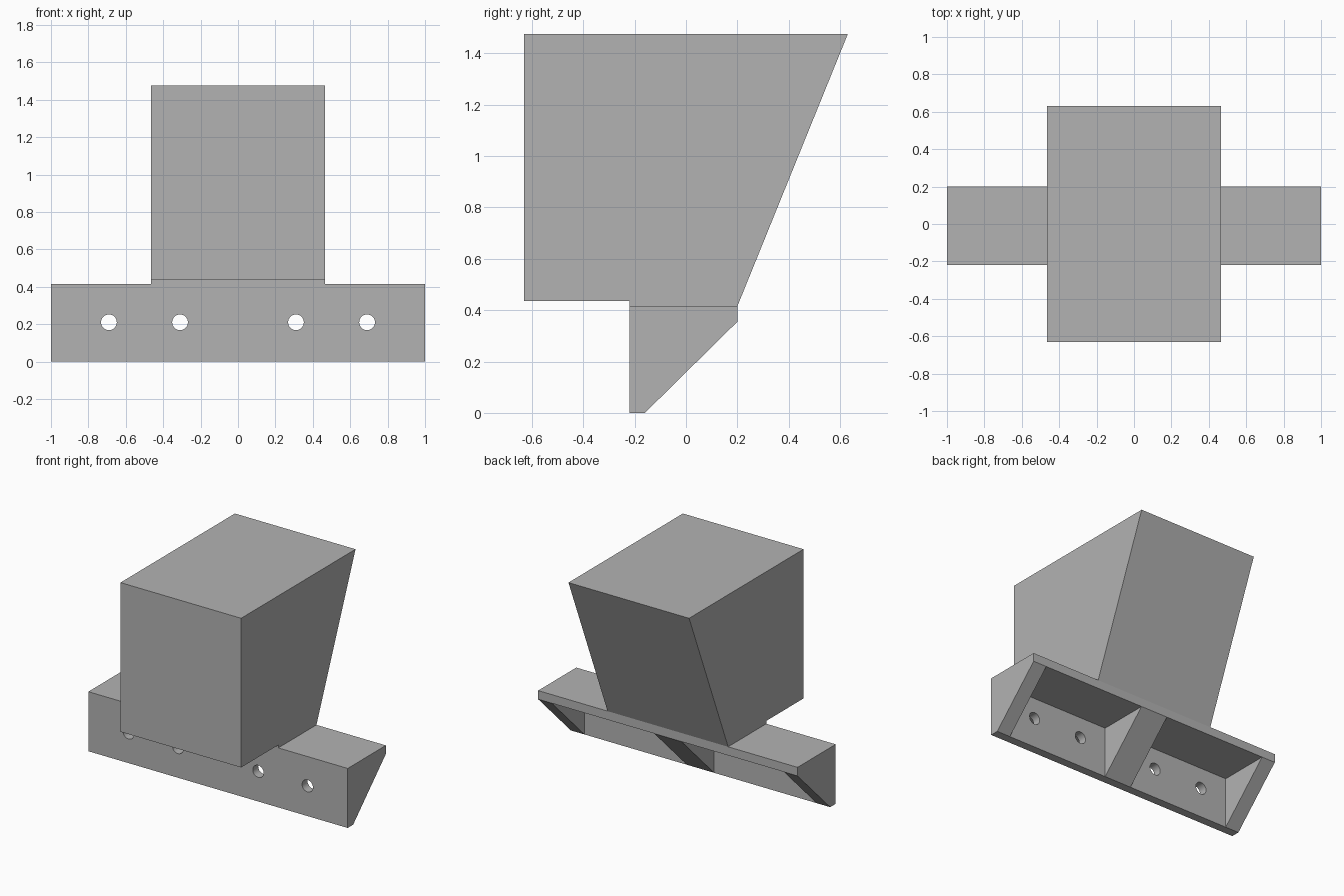
import bpy
import bmesh
from mathutils import Matrix, Vector

cube = bpy.data.objects.get("Cube")
if cube:
    bpy.data.objects.remove(cube, do_unlink=True)

grey = bpy.data.materials.new("plain_grey")
grey.use_nodes = True
COLOUR = (0.45, 0.45, 0.45, 1)
grey.diffuse_color = COLOUR
grey.node_tree.nodes["Principled BSDF"].inputs["Base Color"].default_value = COLOUR


def finish(name, bm):
    bmesh.ops.recalc_face_normals(bm, faces=bm.faces)
    mesh = bpy.data.meshes.new(name)
    bm.to_mesh(mesh)
    bm.free()
    mesh.materials.append(grey)
    obj = bpy.data.objects.new(name, mesh)
    bpy.context.collection.objects.link(obj)
    return obj


def extrude_profile(name, profile, x0, x1):
    """Extrude a side profile of (y, z) points from x0 to x1."""
    bm = bmesh.new()
    face = bm.faces.new([bm.verts.new((x0, y, z)) for y, z in profile])
    result = bmesh.ops.extrude_face_region(bm, geom=[face])
    moved = [v for v in result["geom"] if isinstance(v, bmesh.types.BMVert)]
    bmesh.ops.translate(bm, vec=Vector((x1 - x0, 0, 0)), verts=moved)
    # the starting face stays as the first end cap
    if not face.is_valid or len(bm.faces) < len(profile) + 2:
        bmesh.ops.holes_fill(bm, edges=bm.edges, sides=0)
    return finish(name, bm)


# Key lines of the side view
FRONT, BACK, WALL = -0.22, 0.2, 0.06
TOP = 0.415
inner_y, inner_z = FRONT + WALL, TOP - WALL

# Angle-shaped rail: front plate and top shelf
rail = extrude_profile("mounting_rail", [
    (FRONT, 0), (inner_y, 0), (inner_y, inner_z),
    (BACK, inner_z), (BACK, TOP), (FRONT, TOP)], -1, 1)

# Screw holes through the front plate
bm = bmesh.new()
for x in (-0.69, -0.31, 0.31, 0.69):
    place = Matrix.Translation((x, FRONT, 0.21)) @ Matrix.Rotation(1.5707963, 4, "X")
    bmesh.ops.create_cone(bm, cap_ends=True, segments=32, radius1=0.042,
                          radius2=0.042, depth=0.3, matrix=place)
cutter = finish("screw_hole_cutter", bm)
cutter.hide_render = True

holes = rail.modifiers.new("screw_holes", "BOOLEAN")
holes.operation = "DIFFERENCE"
holes.solver = "EXACT"
holes.object = cutter
bpy.ops.object.select_all(action="DESELECT")
bpy.context.view_layer.objects.active = rail
rail.select_set(True)
bpy.ops.object.modifier_apply(modifier=holes.name)
bpy.data.objects.remove(cutter, do_unlink=True)
bpy.ops.object.shade_smooth_by_angle()

# Triangular gussets at both ends and in the middle
gusset = [(inner_y, 0), (BACK, inner_z), (inner_y, inner_z)]
for name, x0, x1 in (("right_gusset", -1, -0.895),
                     ("middle_gusset", -0.105, 0.105),
                     ("left_gusset", 0.895, 1)):
    extrude_profile(name, gusset, x0, x1)

# Large block with a sloping back, overhanging the front of the rail
extrude_profile("wedge_block", [
    (-0.63, 0.435), (FRONT, 0.435), (FRONT, TOP),
    (BACK, TOP), (0.63, 1.475), (-0.63, 1.475)], -0.465, 0.465)
